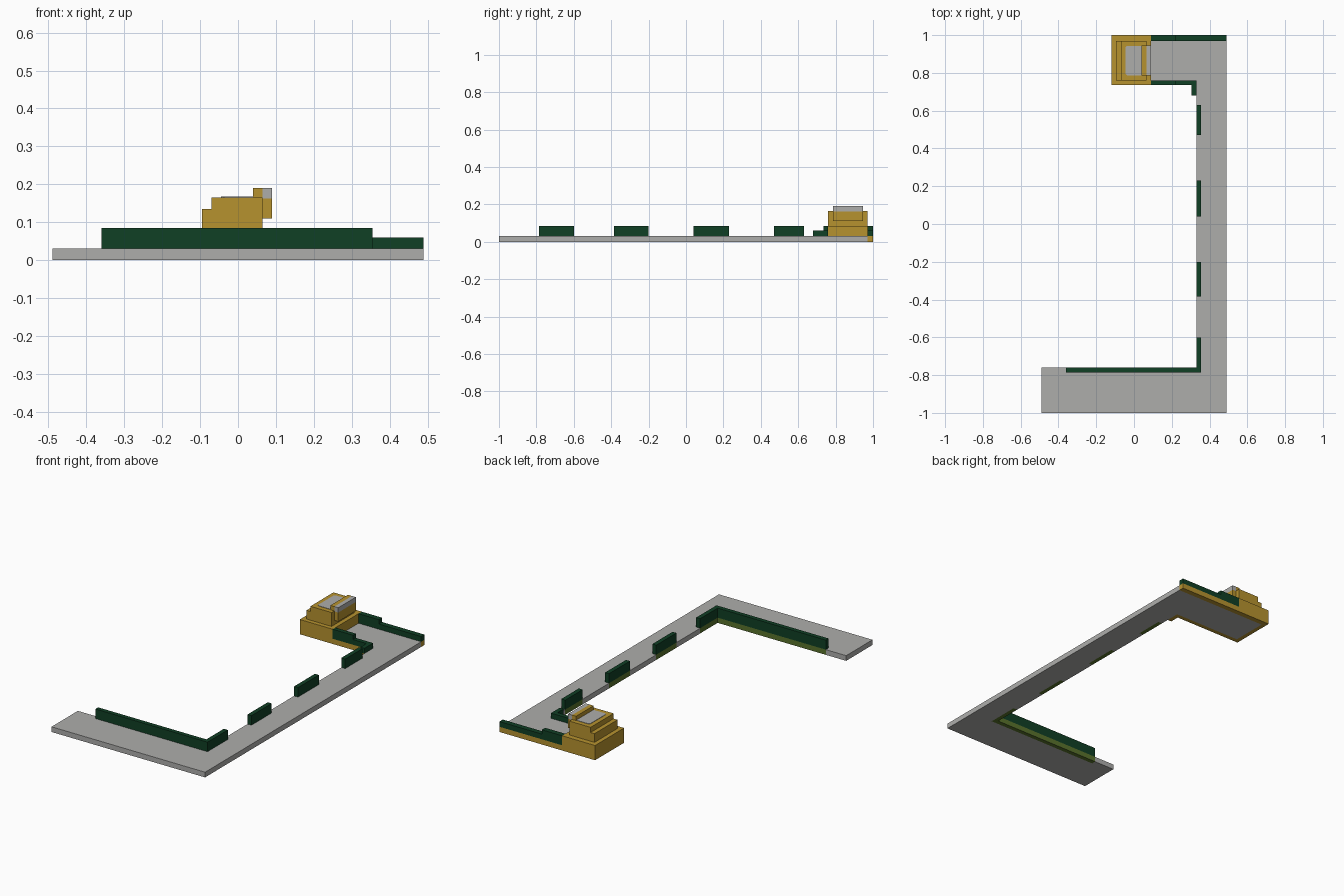
import bpy, bmesh

if "Cube" in bpy.data.objects:
    bpy.data.objects.remove(bpy.data.objects["Cube"])


def material(name, rgb):
    m = bpy.data.materials.new(name)
    m.diffuse_color = (*rgb, 1)
    m.use_nodes = True
    m.node_tree.nodes["Principled BSDF"].inputs["Base Color"].default_value = m.diffuse_color
    return m


GREY = material("concrete grey", (0.42, 0.42, 0.41))
GOLD = material("ochre", (0.47, 0.29, 0.028))
DARK = material("dark hedge green", (0.005, 0.05, 0.018))
OLIVE = material("olive green", (0.1, 0.17, 0.025))


def prism(name, pts, lo, hi, mat, axis="z"):
    """Extrude an outline: xy outline along z, or xz outline along y."""
    bm = bmesh.new()
    put = (lambda p: (p[0], p[1], lo)) if axis == "z" else (lambda p: (p[0], lo, p[1]))
    face = bm.faces.new([bm.verts.new(put(p)) for p in pts])
    top = bmesh.ops.extrude_face_region(bm, geom=[face])["geom"]
    d = (0, 0, hi - lo) if axis == "z" else (0, hi - lo, 0)
    bmesh.ops.translate(bm, vec=d, verts=[g for g in top if isinstance(g, bmesh.types.BMVert)])
    bmesh.ops.recalc_face_normals(bm, faces=bm.faces)
    me = bpy.data.meshes.new(name)
    bm.to_mesh(me)
    bm.free()
    me.materials.append(mat)
    ob = bpy.data.objects.new(name, me)
    bpy.context.collection.objects.link(ob)
    return ob


def box(name, x0, x1, y0, y1, z0, z1, mat):
    return prism(name, [(x0, y0), (x1, y0), (x1, y1), (x0, y1)], z0, z1, mat)


T = 0.03      # slab thickness
H = 0.085     # tall hedge height
L = 0.06      # low hedge height
short_hedges = [(-0.385, -0.2), (0.04, 0.23), (0.47, 0.63)]

# C-shaped slab with notches on the inner edge for the hedge beds
outline = [(-0.49, -1), (0.49, -1), (0.49, 0.97), (-0.095, 0.97), (-0.095, 0.76), (0.33, 0.76)]
for a, b in reversed(short_hedges):
    outline += [(0.33, b), (0.355, b), (0.355, a), (0.33, a)]
outline += [(0.33, -0.6), (0.355, -0.6), (0.355, -0.785), (-0.36, -0.785), (-0.36, -0.76), (-0.49, -0.76)]
prism("paved_slab", outline, 0, T, GREY)

# Inner hedges with olive beds flush in the slab edge
corner = [(-0.36, -0.785), (0.355, -0.785), (0.355, -0.6), (0.33, -0.6), (0.33, -0.76), (-0.36, -0.76)]
prism("corner_hedge_bed", corner, 0, T, OLIVE)
prism("corner_hedge", corner, T, H, DARK)
for i, (a, b) in enumerate(short_hedges):
    box(f"short_hedge_bed_{i}", 0.33, 0.355, a, b, 0, T, OLIVE)
    box(f"short_hedge_{i}", 0.33, 0.355, a, b, T, H, DARK)

# Ochre kerbs around the upper leg
box("back_kerb", 0.09, 0.49, 0.97, 1, 0, T, GOLD)
front_kerb = [(0.09, 0.735), (0.305, 0.735), (0.305, 0.68), (0.33, 0.68), (0.33, 0.76), (0.09, 0.76)]
prism("front_kerb", front_kerb, 0, T, GOLD)

# Stepped hedges on the kerbs: tall by the building, low beyond
box("back_tall_hedge", 0.09, 0.22, 0.97, 1, T, H, DARK)
box("back_low_hedge", 0.22, 0.49, 0.97, 1, T, L, DARK)
box("front_tall_hedge", 0.09, 0.22, 0.735, 0.76, T, H, DARK)
front_low = [(0.22, 0.735)] + front_kerb[1:5] + [(0.22, 0.76)]
prism("front_low_hedge", front_low, T, L, DARK)

# Building base: side walls, end wall and block above the slab
box("base_end_wall", -0.12, -0.095, 0.735, 1, 0, H, GOLD)
box("base_front_wall", -0.095, 0.09, 0.735, 0.76, 0, H, GOLD)
box("base_back_wall", -0.095, 0.09, 0.97, 1, 0, H, GOLD)
box("base_block", -0.095, 0.09, 0.76, 0.97, T, H, GOLD)

# Stepped body
body = [(-0.095, H), (0.065, H), (0.065, 0.165), (-0.07, 0.165), (-0.07, 0.135), (-0.095, 0.135)]
prism("building_body", body, 0.76, 0.97, GOLD, "y")

# Raised end ridge, ochre with a grey upper corner
ridge = [(0.04, 0.165), (0.065, 0.165), (0.065, 0.11), (0.09, 0.11), (0.09, 0.162),
         (0.065, 0.162), (0.065, 0.19), (0.04, 0.19)]
box("ridge_back", 0.04, 0.065, 0.785, 0.945, 0.165, 0.19, GOLD)
box("ridge_front", 0.065, 0.09, 0.785, 0.945, 0.11, 0.162, GOLD)
box("ridge_grey_corner", 0.065, 0.09, 0.785, 0.945, 0.162, 0.19, GREY)

# Grey roof panel with clipped corners
c = 0.008
x0, x1, y0, y1 = -0.045, 0.04, 0.787, 0.943
panel = [(x0 + c, y0), (x1, y0), (x1, y1), (x0 + c, y1), (x0, y1 - c), (x0, y0 + c)]
prism("roof_panel", panel, 0.165, 0.167, GREY)
